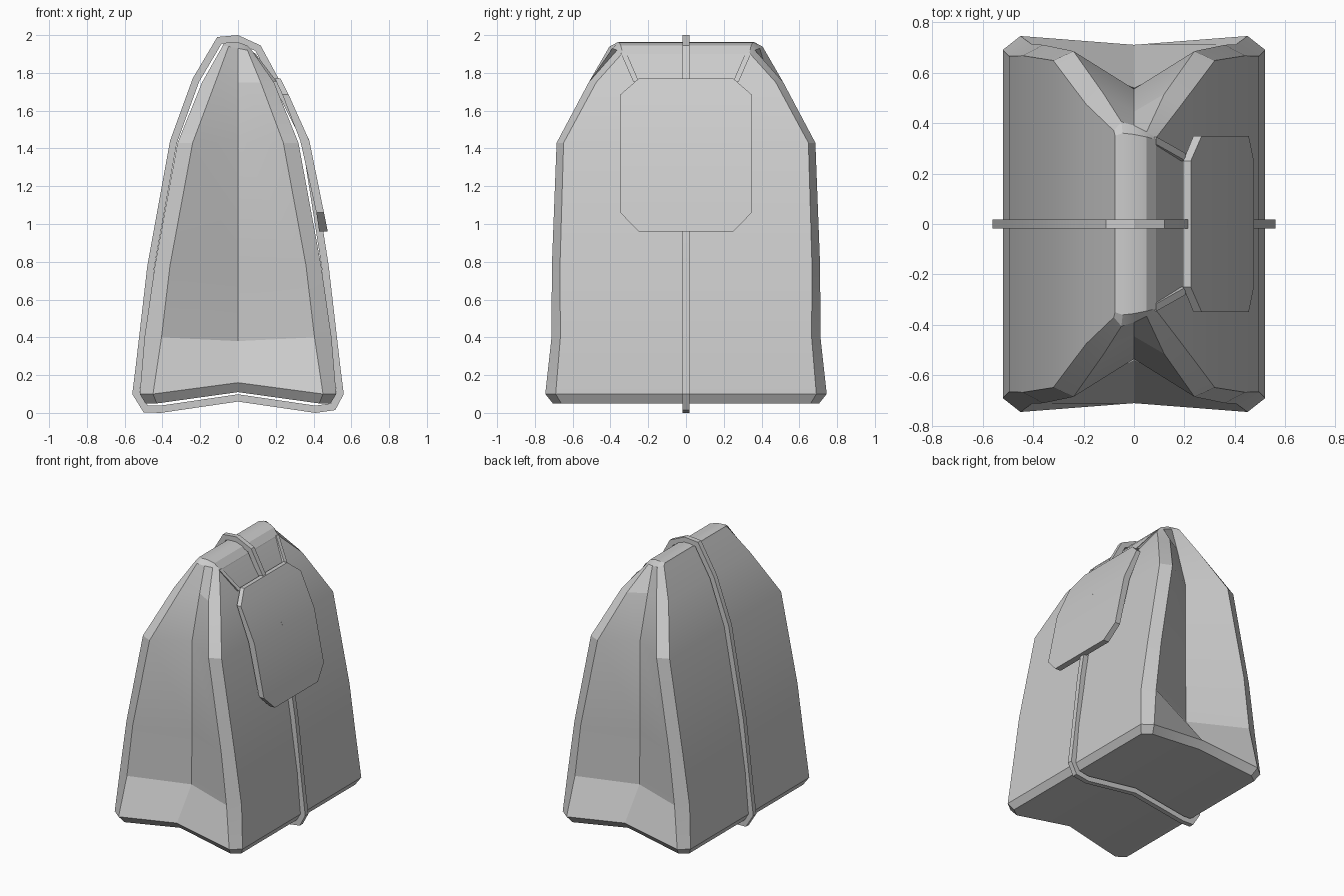
import bpy, bmesh
from mathutils import Vector

if "Cube" in bpy.data.objects:
    bpy.data.objects.remove(bpy.data.objects["Cube"])


def loft(name, rings, loop=False, cap="ngon"):
    """Skin a list of equal-sized point rings; cap the ends or close the loop."""
    bm = bmesh.new()
    vs = [[bm.verts.new(p) for p in r] for r in rings]
    n = len(vs[0])
    for k in range(len(vs) if loop else len(vs) - 1):
        a, b = vs[k], vs[(k + 1) % len(vs)]
        for i in range(n):
            j = (i + 1) % n
            bm.faces.new((a[i], a[j], b[j], b[i]))
    if not loop:
        for r in (vs[0], vs[-1]):
            if cap == "strip":      # strips running between the two ends
                for i in range(n // 2 - 1):
                    bm.faces.new((r[i], r[i + 1], r[n - 2 - i], r[n - 1 - i]))
            else:
                bm.faces.new(r)
    bmesh.ops.recalc_face_normals(bm, faces=bm.faces)
    me = bpy.data.meshes.new(name)
    bm.to_mesh(me)
    bm.free()
    me.shade_smooth()
    me.set_sharp_from_angle(angle=0.38)
    ob = bpy.data.objects.new(name, me)
    bpy.context.collection.objects.link(ob)
    return ob


def body_ring(half):
    """Mirror five end points (left to right) from +y to -y."""
    return half + [(x, -y, z) for x, y, z in reversed(half)]


def level(z, side, front, crease_y, crease_z):
    (sx, sy), (fx, fy) = side, front
    return body_ring([(-sx, sy, z), (-fx, fy, z), (0, crease_y, crease_z),
                      (fx, fy, z), (sx, sy, z)])


# Bag body: bevelled corners and folded-in ends
rings = [
    level(0.05, (0.49, 0.66), (0.43, 0.705), 0.67, 0.11),
    level(0.10, (0.52, 0.69), (0.45, 0.745), 0.71, 0.16),
    level(0.40, (0.495, 0.665), (0.405, 0.712), 0.54, 0.38),
    level(0.78, (0.44, 0.667), (0.36, 0.71), 0.535, 0.78),
    level(1.43, (0.32, 0.648), (0.24, 0.685), 0.535, 1.43),
    level(1.75, (0.19, 0.475), (0.12, 0.515), 0.445, 1.75),
    body_ring([(-0.08, 0.37, 1.945), (-0.05, 0.405, 1.94), (0, 0.39, 1.93),
               (0.05, 0.365, 1.92), (0.09, 0.345, 1.895)]),
    body_ring([(-0.075, 0.35, 1.957), (-0.045, 0.36, 1.963), (0, 0.355, 1.962),
               (0.05, 0.345, 1.945), (0.088, 0.335, 1.903)]),
]
loft("bag_body", rings, cap="strip")

# Strap wrapped around the middle
outline = [(-0.11, 1.99), (0, 2.0), (0.12, 1.945), (0.22, 1.76), (0.375, 1.45),
           (0.48, 0.78), (0.54, 0.26), (0.56, 0.10), (0.515, 0.015), (0.41, 0),
           (0, 0.06), (-0.41, 0), (-0.5, 0.003), (-0.56, 0.10), (-0.54, 0.26),
           (-0.48, 0.78), (-0.36, 1.44), (-0.24, 1.77)]
pts = [Vector(p) for p in outline]
strap = []
for i, p in enumerate(pts):
    d1 = (p - pts[i - 1]).normalized()
    d2 = (pts[(i + 1) % len(pts)] - p).normalized()
    n1, n2 = Vector((d1.y, -d1.x)), Vector((d2.y, -d2.x))   # inward normals
    q = p + (n1 + n2) * (0.038 / (1 + n1.dot(n2)))
    w = 0.018
    strap.append([(p.x, -w, p.y), (p.x, w, p.y), (q.x, w, q.y), (q.x, -w, q.y)])
loft("strap", strap, loop=True)

# Eight-sided flap on the right: z, inner x, outer x, half width
flap = [(1.77, 0.195, 0.225, 0.25), (1.685, 0.235, 0.268, 0.348),
        (1.44, 0.33, 0.378, 0.348), (1.06, 0.415, 0.455, 0.348),
        (0.96, 0.43, 0.475, 0.25)]
loft("flap", [[(a, -w, z), (b, -w, z), (b, w, z), (a, w, z)]
              for z, a, b, w in flap])

# Thin tabs joining the flap to the top corners
for s, side in ((1, "back"), (-1, "front")):
    tab = [(1.905, 0.09, 0.315, 0.345), (1.755, 0.205, 0.25, 0.28)]
    loft("flap_tab_" + side,
         [[(x - 0.04, s * a, z), (x, s * a, z), (x, s * b, z), (x - 0.04, s * b, z)]
          for z, x, a, b in tab])
